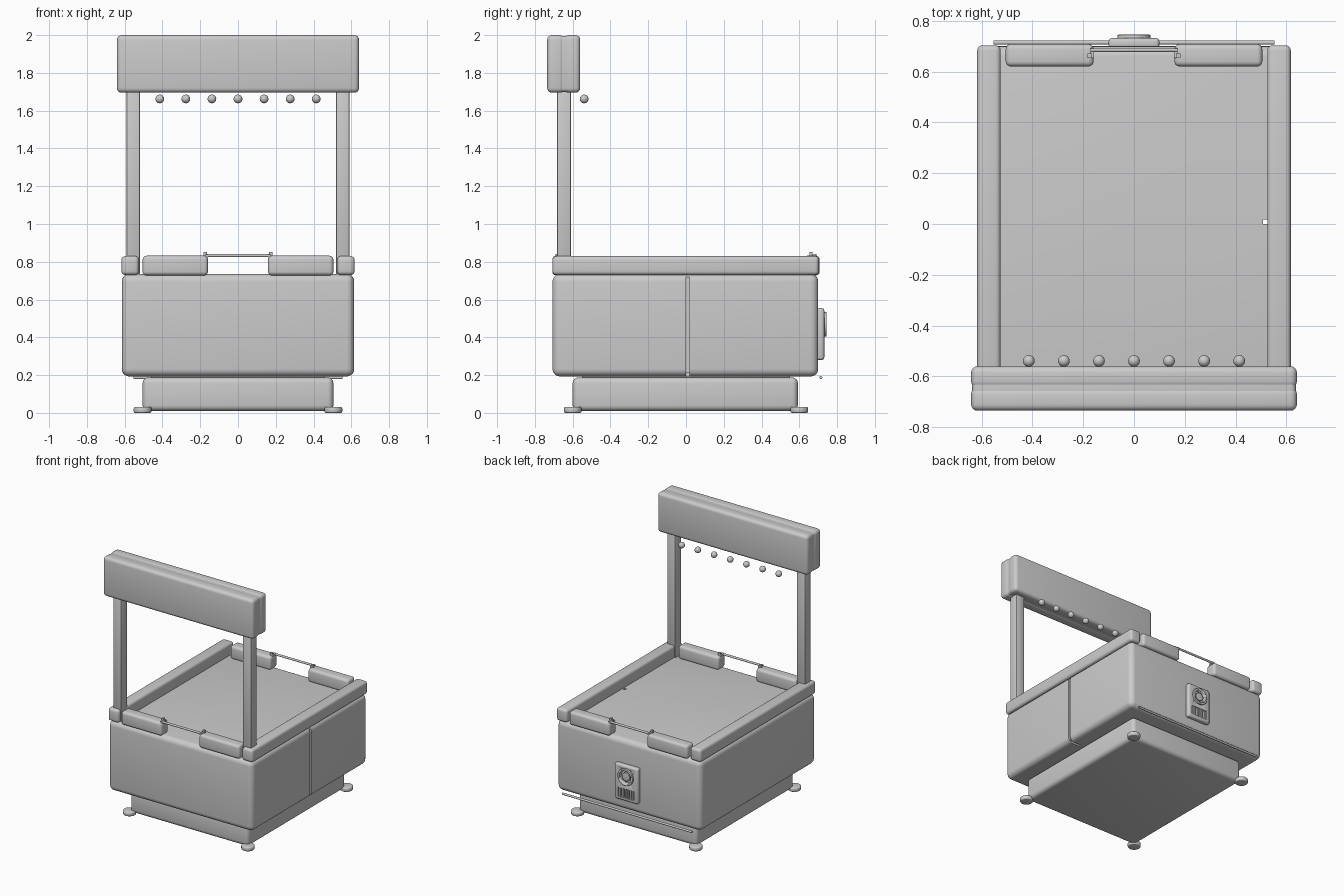
import bpy
import bmesh
from math import pi, radians
from mathutils import Matrix, Vector

cube = bpy.data.objects.get("Cube")
if cube:
    bpy.data.objects.remove(cube, do_unlink=True)

grey = bpy.data.materials.new("plain_grey")
grey.use_nodes = True
grey.diffuse_color = (0.6, 0.6, 0.6, 1)
grey.node_tree.nodes["Principled BSDF"].inputs["Base Color"].default_value = (0.6, 0.6, 0.6, 1)


def finish(name, bm, smooth=True):
    mesh = bpy.data.meshes.new(name)
    bm.to_mesh(mesh)
    bm.free()
    mesh.materials.append(grey)
    ob = bpy.data.objects.new(name, mesh)
    bpy.context.collection.objects.link(ob)
    if smooth:
        bpy.ops.object.select_all(action="DESELECT")
        ob.select_set(True)
        bpy.context.view_layer.objects.active = ob
        bpy.ops.object.shade_smooth_by_angle(angle=radians(35))
    return ob


def box(name, x, y, z, radius=0.0, segments=4):
    """Box from (low, high) ranges, with optional rounded edges."""
    bm = bmesh.new()
    bmesh.ops.create_cube(bm, size=1)
    for v in bm.verts:
        v.co = Vector([(r[0] + r[1]) / 2 + c * (r[1] - r[0]) for r, c in zip((x, y, z), v.co)])
    if radius:
        bmesh.ops.bevel(bm, geom=bm.edges[:], offset=radius, segments=segments,
                        profile=0.5, affect="EDGES")
    return finish(name, bm, radius > 0)


def disc(name, centre, radius, depth, axis="Z", bevel=0.0):
    bm = bmesh.new()
    bmesh.ops.create_cone(bm, cap_ends=True, segments=32, radius1=radius,
                          radius2=radius, depth=depth)
    if bevel:
        rims = [e for e in bm.edges if abs(e.verts[0].co.z - e.verts[1].co.z) < 1e-5]
        bmesh.ops.bevel(bm, geom=rims, offset=bevel, segments=3, profile=0.5, affect="EDGES")
    turn = {"X": Matrix.Rotation(pi / 2, 4, "Y"), "Y": Matrix.Rotation(pi / 2, 4, "X"),
            "Z": Matrix.Identity(4)}[axis]
    bmesh.ops.transform(bm, matrix=Matrix.Translation(centre) @ turn, verts=bm.verts)
    return finish(name, bm)


def cut(target, cutter):
    mod = target.modifiers.new("cut", "BOOLEAN")
    mod.operation, mod.solver, mod.object = "DIFFERENCE", "EXACT", cutter
    bpy.context.view_layer.objects.active = target
    bpy.ops.object.modifier_apply(modifier=mod.name)
    bpy.data.objects.remove(cutter, do_unlink=True)


def span(centre, half):
    return (centre - half, centre + half)


# Main cabinet, with the cable channel down its left side
cabinet = box("cabinet", (-0.615, 0.615), (-0.707, 0.70), (0.193, 0.735), 0.04, 5)
channel = (0.0, 0.018)
cut(cabinet, box("side_channel_cutter", (0.598, 0.7), channel, (0.1, 0.72)))
cut(cabinet, box("bottom_channel_cutter", (0.508, 0.7), channel, (0.1, 0.21)))
cut(cabinet, box("cable_hole_cutter", (0.508, 0.525), channel, (0.1, 0.9)))

# Recessed plinth and round feet
box("plinth", (-0.505, 0.505), (-0.6, 0.592), (0.01, 0.188), 0.03)
box("plinth_neck", (-0.46, 0.46), (-0.55, 0.55), (0.17, 0.2))
for sx, side in ((-1, "right"), (1, "left")):
    for sy, end in ((-1, "front"), (1, "back")):
        disc(f"{end}_{side}_foot", (sx * 0.505, sy * 0.6, 0.016), 0.047, 0.032, "Z", 0.008)

# Padded rim round the tray, with grab handles front and back
for s, side in ((-1, "right"), (1, "left")):
    box(f"{side}_side_rail", span(s * 0.571, 0.046), (-0.707, 0.703), (0.73, 0.83), 0.02)
    for t, end in ((-1, "front"), (1, "back")):
        box(f"{end}_{side}_rim_pad", span(s * 0.332, 0.173), span(t * 0.664, 0.044),
            (0.728, 0.832), 0.02)
        box(f"{end}_{side}_handle_end", span(s * 0.174, 0.009), span(t * 0.662, 0.009),
            (0.825, 0.852))
        box(f"{end}_{side}_handle_joint", span(s * 0.166, 0.008), span(t * 0.673, 0.02),
            (0.823, 0.839))
for t, end in ((-1, "front"), (1, "back")):
    disc(f"{end}_handle_bar", (0, t * 0.685, 0.833), 0.008, 0.34, "X")

# Posts and sign board
for s, side in ((-1, "right"), (1, "left")):
    box(f"{side}_post", span(s * 0.554, 0.035), (-0.682, -0.61), (0.735, 1.72), 0.005, 2)
header_x, header_z = (-0.641, 0.641), (1.695, 2.0)
box("header_front_half", header_x, (-0.735, -0.645), header_z, 0.025)
box("header_back_half", header_x, (-0.645, -0.56), header_z, 0.025)
box("header_core", (-0.637, 0.637), (-0.71, -0.585), (1.699, 1.996), 0.02)

# Row of bulbs under the sign board
for i in range(7):
    bm = bmesh.new()
    bmesh.ops.create_uvsphere(bm, u_segments=24, v_segments=16, radius=0.023)
    bmesh.ops.translate(bm, vec=(0.138 * (i - 3), -0.539, 1.662), verts=bm.verts)
    finish(f"bulb_{i + 1}", bm)

# Low bar along the back
disc("back_bar", (0, 0.714, 0.187), 0.008, 1.105, "X")

# Power panel on the back, with a round socket and a vented switch
panel = box("power_panel", (-0.1, 0.1), (0.69, 0.732), (0.28, 0.555), 0.014, 3)
cut(panel, disc("socket_cutter", (0, 0.732, 0.47), 0.05, 0.04, "Y"))
cut(panel, box("vent_cutter", (-0.068, 0.068), (0.712, 0.8), (0.305, 0.375)))
ring = disc("socket_ring", (0, 0.729, 0.47), 0.065, 0.032, "Y", 0.004)
cut(ring, disc("ring_cutter", (0, 0.729, 0.47), 0.05, 0.1, "Y"))
disc("socket_core", (0, 0.72, 0.47), 0.032, 0.03, "Y", 0.003)
for i in range(6):
    box(f"vent_slat_{i + 1}", span(-0.055 + 0.022 * i, 0.006), (0.705, 0.728), (0.3, 0.38))
